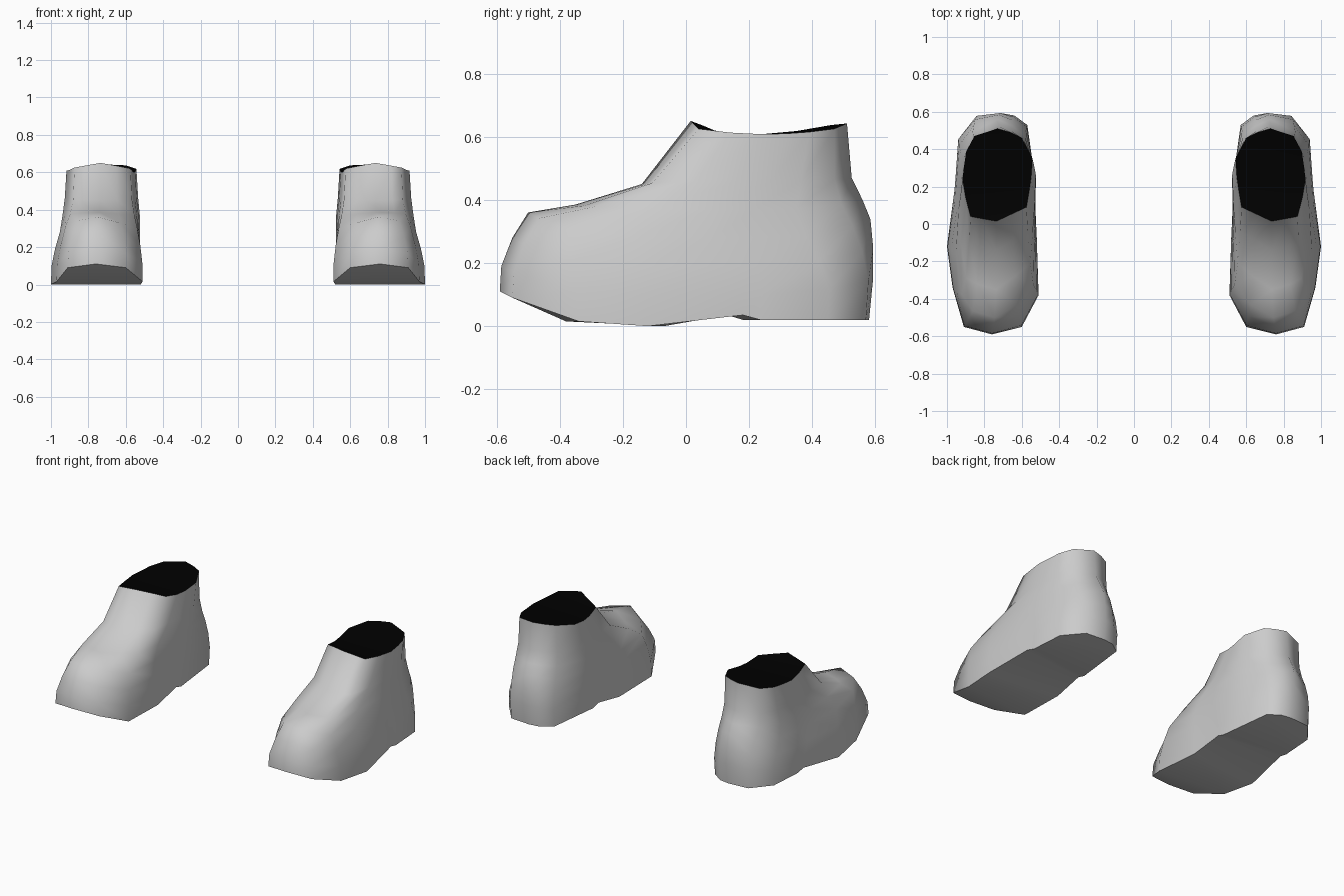
import bpy, bmesh, math

cube = bpy.data.objects.get("Cube")
if cube:
    bpy.data.objects.remove(cube, do_unlink=True)


def make_material(name, color):
    m = bpy.data.materials.new(name)
    m.use_nodes = True
    m.diffuse_color = color
    m.node_tree.nodes["Principled BSDF"].inputs["Base Color"].default_value = color
    return m


grey = make_material("grey leather", (0.6, 0.6, 0.6, 1))
black = make_material("black opening", (0, 0, 0, 1))

CENTRE = 0.73
COLS = 16
HALF = COLS // 2

# Sole outline from the toe, along the outer side to the heel, back along the inner side
OUTLINE = [(0.76, -0.59), (0.91, -0.55), (0.97, -0.34), (1.0, -0.12),
           (0.96, 0.18), (0.955, 0.235), (0.94, 0.45), (0.84, 0.57),
           (0.71, 0.58), (0.64, 0.57), (0.57, 0.52), (0.53, 0.18),
           (0.53, 0.13), (0.52, -0.07), (0.51, -0.38), (0.60, -0.55)]
# Sole height by row: raised toe, ball, arch step, heel
SOLE_Z = [0.11, 0.09, 0.015, 0.0, 0.035, 0.02, 0.02, 0.02, 0.02]

# Rim of the opening, in the same order, peaked at the instep and heel
RIM = [(0.735, 0.015, 0.65), (0.82, 0.03, 0.635), (0.874, 0.04, 0.625), (0.9, 0.14, 0.613),
       (0.917, 0.24, 0.608), (0.907, 0.32, 0.61), (0.896, 0.39, 0.615), (0.853, 0.47, 0.625),
       (0.73, 0.51, 0.642), (0.66, 0.49, 0.64), (0.60, 0.46, 0.637), (0.543, 0.35, 0.618),
       (0.55, 0.25, 0.602), (0.56, 0.18, 0.602), (0.575, 0.09, 0.62), (0.65, 0.055, 0.635)]
RIM_MID, RIM_HALF = 0.2625, 0.2475

# Upper rings: front y, back y, front z, side z, back z, blend to rim shape, rim scale
RINGS = [(-0.585, 0.602, 0.19, 0.10, 0.15, 0.05, 1.2),
         (-0.55, 0.6, 0.28, 0.19, 0.25, 0.3, 1.16),
         (-0.50, 0.588, 0.36, 0.28, 0.34, 0.6, 1.12),
         (-0.35, 0.56, 0.385, 0.37, 0.40, 0.9, 1.1),
         (-0.14, 0.525, 0.45, 0.46, 0.47, 1.0, 1.05)]


def ring_point(ring, k):
    front, back, zf, zs, zb, blend, scale = ring
    ox, oy = OUTLINE[k]
    rx, ry, _ = RIM[k]
    # Blend the sole outline into the rim outline
    x = ox + (CENTRE + (rx - CENTRE) * scale - ox) * blend
    n = oy / 0.59
    n += ((ry - RIM_MID) / RIM_HALF - n) * blend
    y = (front + back) / 2 + n * (back - front) / 2
    z = zs + ((zf if n < 0 else zb) - zs) * n ** 4
    return x, y, z


def build_shoe(name, side):
    bm = bmesh.new()
    sole_points = [(x, y, SOLE_Z[min(k, COLS - k)]) for k, (x, y) in enumerate(OUTLINE)]
    levels = [sole_points]
    levels += [[ring_point(ring, k) for k in range(COLS)] for ring in RINGS]
    levels.append(RIM)
    rows = [[bm.verts.new((side * x, y, z)) for x, y, z in level] for level in levels]
    # Upper walls
    for low, high in zip(rows, rows[1:]):
        for k in range(COLS):
            j = (k + 1) % COLS
            bm.faces.new((low[k], low[j], high[j], high[k]))
    # Strips across the foot close the sole and the dark opening
    for row, slot in ((rows[0], 0), (rows[-1], 1)):
        strips = [bm.faces.new((row[0], row[1], row[-1]))]
        for k in range(1, HALF - 1):
            strips.append(bm.faces.new((row[k], row[k + 1], row[COLS - k - 1], row[COLS - k])))
        strips.append(bm.faces.new((row[HALF - 1], row[HALF], row[HALF + 1])))
        for face in strips:
            face.material_index = slot
    bmesh.ops.recalc_face_normals(bm, faces=bm.faces[:])
    mesh = bpy.data.meshes.new(name)
    bm.to_mesh(mesh)
    bm.free()
    mesh.materials.append(grey)
    mesh.materials.append(black)
    shoe = bpy.data.objects.new(name, mesh)
    bpy.context.collection.objects.link(shoe)
    bpy.ops.object.select_all(action='DESELECT')
    shoe.select_set(True)
    bpy.context.view_layer.objects.active = shoe
    bpy.ops.object.shade_smooth_by_angle(angle=math.radians(65))


build_shoe("left_shoe", 1)
build_shoe("right_shoe", -1)
